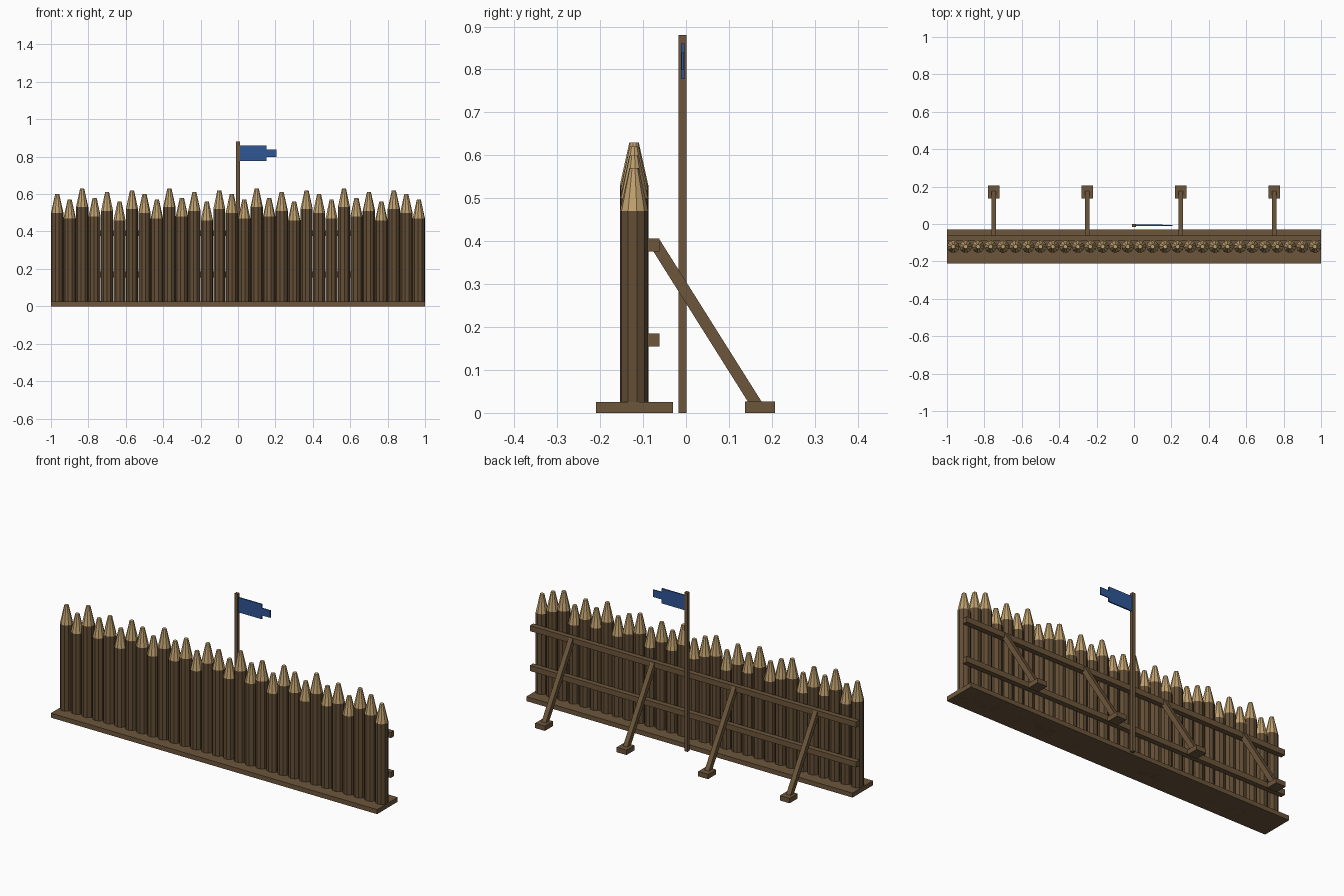
import bpy, bmesh, math
from mathutils import Vector, Matrix

if "Cube" in bpy.data.objects:
    bpy.data.objects.remove(bpy.data.objects["Cube"])


def material(name, rgb):
    m = bpy.data.materials.new(name)
    m.diffuse_color = (*rgb, 1)
    m.use_nodes = True
    m.node_tree.nodes["Principled BSDF"].inputs["Base Color"].default_value = m.diffuse_color
    return m


BARK = material("bark brown", (0.125, 0.076, 0.036))
TIMBER = material("timber brown", (0.150, 0.092, 0.044))
CUT = material("cut wood tan", (0.53, 0.36, 0.16))
BLUE = material("flag blue", (0.030, 0.095, 0.31))


def finish(name, bm, mats):
    me = bpy.data.meshes.new(name)
    bmesh.ops.recalc_face_normals(bm, faces=bm.faces)
    bm.to_mesh(me)
    bm.free()
    for m in mats:
        me.materials.append(m)
    ob = bpy.data.objects.new(name, me)
    bpy.context.collection.objects.link(ob)
    return ob


def box(name, lo, hi, mat):
    lo, hi = Vector(lo), Vector(hi)
    bm = bmesh.new()
    bmesh.ops.create_cube(bm, size=1, matrix=Matrix.Translation((lo + hi) / 2)
                          @ Matrix.Diagonal((*(hi - lo), 1)))
    return finish(name, bm, [mat])


def stake(i, x, top, sides=10, r=0.0333):
    """Round post with a sharpened, pale tip."""
    bm = bmesh.new()
    rings = []
    for rad, z in ((r, 0), (r, top - 0.10), (0.011, top)):
        rings.append([bm.verts.new((x + rad * math.cos(a), -0.121 + rad * math.sin(a), z))
                      for a in (2 * math.pi * k / sides + i * 0.7 for k in range(sides))])
    for low, up in zip(rings, rings[1:]):
        for k in range(sides):
            n = (k + 1) % sides
            bm.faces.new((low[k], low[n], up[n], up[k]))
    bm.faces.new(rings[0][::-1])
    bm.faces.new(rings[-1])
    for f in bm.faces:
        f.material_index = int(f.calc_center_median().z > top - 0.09)
    return finish(f"stake_{i + 1}", bm, [BARK, CUT])


# Ground sill
box("ground_sill", (-1, -0.21, 0), (1, -0.03, 0.025), TIMBER)

# Row of sharpened stakes with repeating heights
HEIGHTS = (0.60, 0.57, 0.63, 0.58, 0.61, 0.56, 0.62)
for i in range(30):
    stake(i, -1 + (i + 0.5) / 15, HEIGHTS[i % 7])

# Two rails along the back
for name, z in (("lower_rail", 0.17), ("upper_rail", 0.391)):
    box(name, (-1, -0.09, z - 0.0155), (1, -0.062, z + 0.0155), TIMBER)

# Diagonal braces with foot blocks
a, b = Vector((0, -0.072, 0.395)), Vector((0, 0.164, 0.02))
for i, x in enumerate((-0.75, -0.25, 0.25, 0.75)):
    L = (b - a).length
    brace = box(f"brace_{i + 1}", (-0.013, -0.0135, -L / 2), (0.013, 0.0135, L / 2), TIMBER)
    brace.location = (a + b) / 2 + Vector((x, 0, 0))
    brace.rotation_euler.x = math.atan2(b.y - a.y, a.z - b.z)
    box(f"brace_foot_{i + 1}", (x - 0.03, 0.137, 0), (x + 0.03, 0.207, 0.027), TIMBER)

# Flag pole and stepped flag
box("flag_pole", (-0.01, -0.017, 0), (0.01, 0.001, 0.88), TIMBER)
box("flag", (0.01, -0.012, 0.778), (0.153, -0.004, 0.86), BLUE)
box("flag_tail", (0.15, -0.011, 0.799), (0.205, -0.005, 0.839), BLUE)
